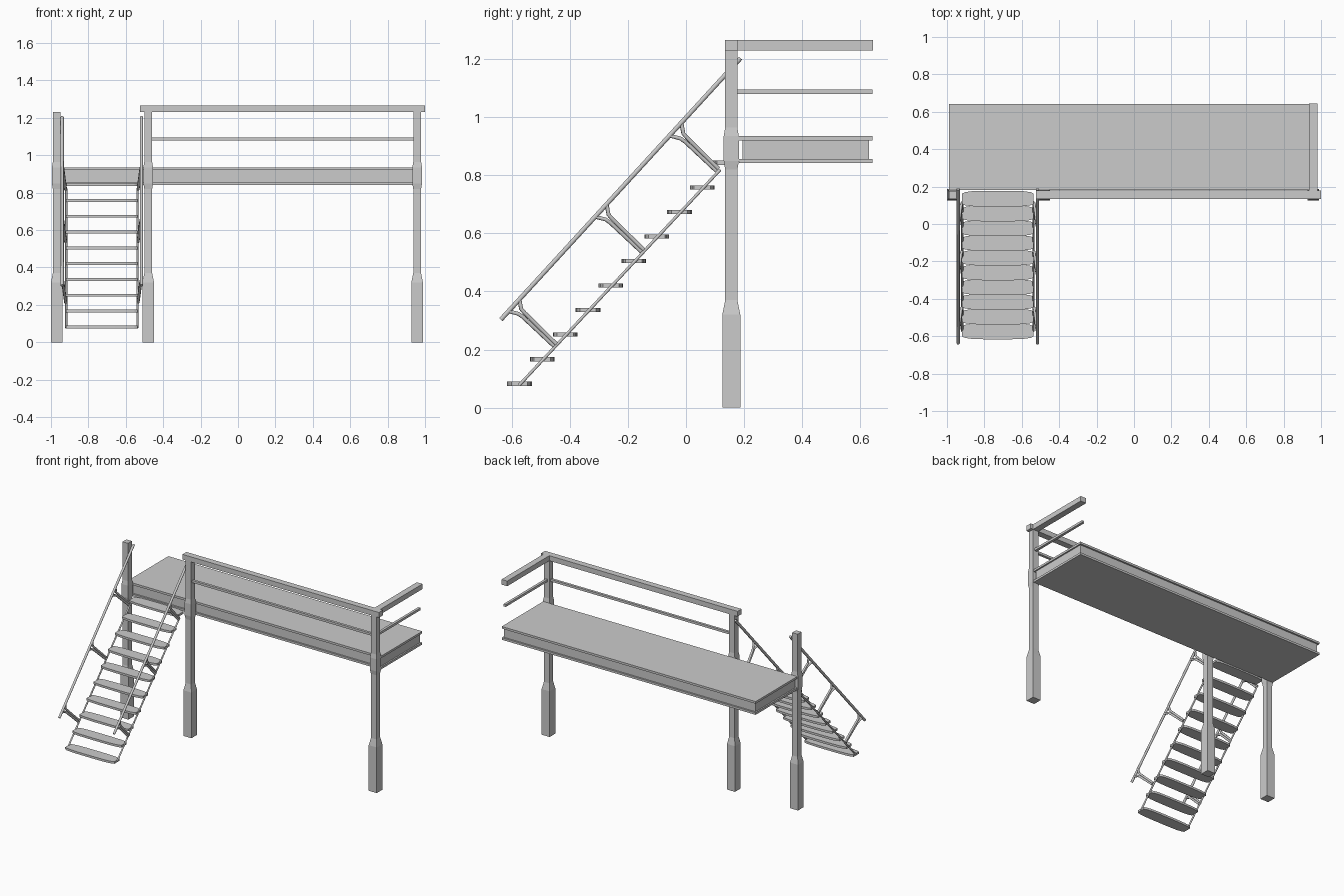
import bpy, bmesh
from mathutils import Vector

if "Cube" in bpy.data.objects:
    bpy.data.objects.remove(bpy.data.objects["Cube"])


def finish(name, bm):
    bmesh.ops.recalc_face_normals(bm, faces=bm.faces)
    me = bpy.data.meshes.new(name)
    bm.to_mesh(me)
    bm.free()
    ob = bpy.data.objects.new(name, me)
    bpy.context.collection.objects.link(ob)
    return ob


def loft(name, rings):
    # skin a stack of equal-sized rings and cap both ends
    bm = bmesh.new()
    loops = [[bm.verts.new(p) for p in r] for r in rings]
    n = len(loops[0])
    for a, b in zip(loops, loops[1:]):
        for i in range(n):
            j = (i + 1) % n
            bm.faces.new((a[i], a[j], b[j], b[i]))
    bm.faces.new(loops[0][::-1])
    bm.faces.new(loops[-1])
    return finish(name, bm)


def rect(x0, x1, y0, y1, z):
    return [(x0, y0, z), (x1, y0, z), (x1, y1, z), (x0, y1, z)]


def box(name, x0, x1, y0, y1, z0, z1):
    return loft(name, [rect(x0, x1, y0, y1, z) for z in (z0, z1)])


def rod(name, pts, radius):
    # round bar along a polyline
    cu = bpy.data.curves.new(name, 'CURVE')
    cu.dimensions = '3D'
    cu.bevel_depth = radius
    cu.bevel_resolution = 1
    cu.use_fill_caps = True
    sp = cu.splines.new('POLY')
    sp.points.add(len(pts) - 1)
    for p, co in zip(sp.points, pts):
        p.co = (*co, 1)
    ob = bpy.data.objects.new(name, cu)
    bpy.context.collection.objects.link(ob)
    return ob


# square posts with thick foot and slight swelling at deck height
POST_Y = 0.156
profile = [(0, .031), (.32, .031), (.37, .021), (.82, .021), (.85, .026),
           (.935, .026), (.965, .021), (1.23, .021)]
for name, x in (("left_post", -.969), ("middle_post", -.48), ("right_post", .958)):
    loft(name, [rect(x - h, x + h, POST_Y - h, POST_Y + h, z) for z, h in profile])

# deck: two plates around an inset core
box("deck_top_plate", -.99, .98, .182, .642, .92, .935)
box("deck_core", -.98, .97, .194, .63, .857, .92)
box("deck_bottom_plate", -.99, .98, .182, .642, .842, .857)

# guard rails
box("front_top_rail", -.525, 1.0, .134, .178, 1.23, 1.266)
box("side_top_rail", .936, .98, .178, .645, 1.23, 1.266)
box("front_mid_rail", -.465, .945, .147, .165, 1.08, 1.096)
box("side_mid_rail", .949, .967, .17, .642, 1.08, 1.096)

# stair treads with bowed front and back edges
CX = -.728
half = [(-.191, .028), (-.175, .035), (-.14, .040), (-.07, .0425),
        (.07, .0425), (.14, .040), (.175, .035), (.191, .028)]
outline = [(x, -y) for x, y in half] + half[::-1]
for i in range(10):
    cy, cz = -.574 + .0788 * i, .0825 + .0845 * i
    loft(f"tread_{i + 1}", [[(CX + x, cy + y, cz + dz) for x, y in outline]
                            for dz in (-.0075, .0075)])

# stringers, handrails and forked brackets on both sides of the stair
for side, s in (("left", -1), ("right", 1)):
    xs, xr = CX + s * .19, CX + s * .212
    rod(f"{side}_stringer", [(xs, -.574, .078), (xs, .118, .82)], .006)
    rod(f"{side}_handrail", [(xr, -.638, .303), (xr, .188, 1.204)], .009)
    for k, (dy, dz) in enumerate(((0, 0), (.301, .325), (.559, .604))):
        arms = ([(-.455, .212), (-.562, .312), (-.578, .323), (-.612, .332)],
                [(-.447, .219), (-.556, .326), (-.568, .340), (-.574, .372)])
        for a, arm in enumerate(arms):
            xx = (xs + s * .004, xr - s * .004, xr, xr)
            rod(f"{side}_bracket_{k + 1}_arm_{a + 1}",
                [(x, y + dy, z + dz) for x, (y, z) in zip(xx, arm)], .0075)
